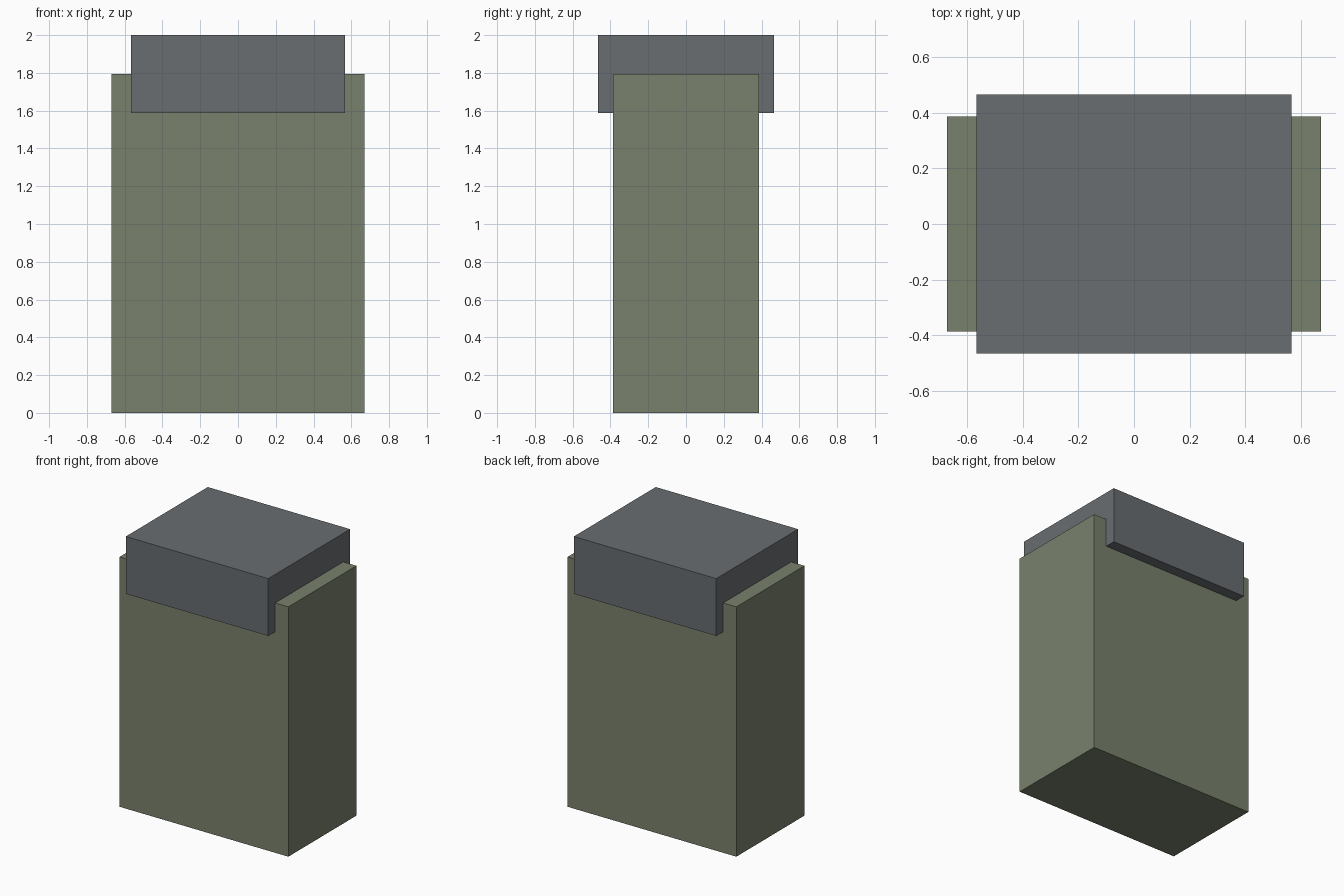
import bpy

if "Cube" in bpy.data.objects:
    bpy.data.objects.remove(bpy.data.objects["Cube"])


def material(name, color):
    mat = bpy.data.materials.new(name)
    mat.diffuse_color = (*color, 1.0)
    mat.use_nodes = True
    mat.node_tree.nodes["Principled BSDF"].inputs["Base Color"].default_value = mat.diffuse_color
    return mat


def box(name, width, depth, bottom, top, mat):
    bpy.ops.mesh.primitive_cube_add(size=1, location=(0, 0, (bottom + top) / 2))
    obj = bpy.context.object
    obj.name = name
    obj.scale = (width, depth, top - bottom)
    bpy.ops.object.transform_apply(location=False, rotation=False, scale=True)
    obj.data.materials.append(mat)
    return obj


# Tall green body
box("body", 1.342, 0.773, 0.0, 1.795, material("olive_green", (0.19, 0.22, 0.15)))

# Grey cap block straddling the top, overhanging front and back
box("cap", 1.132, 0.93, 1.588, 2.0, material("slate_grey", (0.14, 0.153, 0.162)))
